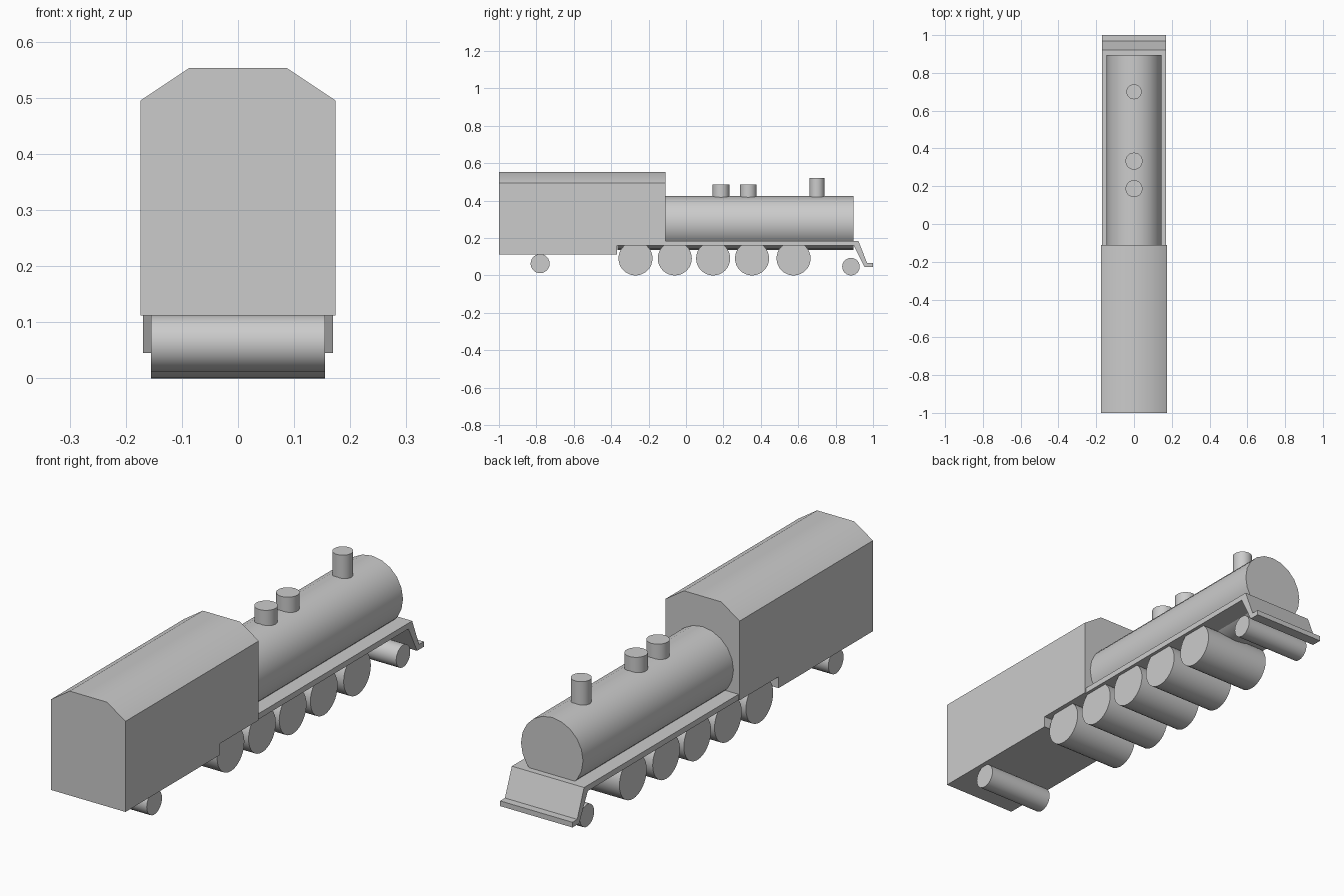
import bpy, bmesh, math
from mathutils import Vector

if "Cube" in bpy.data.objects:
    bpy.data.objects.remove(bpy.data.objects["Cube"])


def prism(name, profile, origin, depth, smooth=None):
    """Extrude a closed loop of 3D points, given via profile -> points, along depth."""
    bm = bmesh.new()
    face = bm.faces.new([bm.verts.new(Vector(p) + Vector(origin)) for p in profile])
    side = bmesh.ops.extrude_face_region(bm, geom=[face])["geom"]
    verts = [g for g in side if isinstance(g, bmesh.types.BMVert)]
    bmesh.ops.translate(bm, vec=Vector(depth), verts=verts)
    bmesh.ops.recalc_face_normals(bm, faces=bm.faces)
    mesh = bpy.data.meshes.new(name)
    bm.to_mesh(mesh)
    bm.free()
    obj = bpy.data.objects.new(name, mesh)
    bpy.context.collection.objects.link(obj)
    if smooth:
        smooth_object(obj, smooth)
    return obj


def smooth_object(obj, degrees):
    bpy.ops.object.select_all(action='DESELECT')
    obj.select_set(True)
    bpy.context.view_layer.objects.active = obj
    bpy.ops.object.shade_smooth_by_angle(angle=math.radians(degrees))


def cylinder(name, radius, length, center, axis, sides):
    rot = {'X': (0, math.pi / 2, 0), 'Y': (math.pi / 2, 0, 0), 'Z': (0, 0, 0)}[axis]
    bpy.ops.mesh.primitive_cylinder_add(vertices=sides, radius=radius, depth=length,
                                        location=center, rotation=rot)
    obj = bpy.context.object
    obj.name = name
    smooth_object(obj, 30)
    return obj


# Cab with chamfered roof
half = [(0.174, 0.112), (0.174, 0.495), (0.087, 0.553)]
outline = half + [(-x, z) for x, z in reversed(half)]
cab = prism("cab", [(x, 0, z) for x, z in outline], (0, -1, 0), (0, 0.89, 0))

# Notch under the front of the cab, above the rear driving wheels
bpy.ops.mesh.primitive_cube_add(size=1, location=(0, -0.17, 0.08))
cutter = bpy.context.object
cutter.name = "notch_cutter"
cutter.scale = (0.6, 0.4, 0.16)
cutter.hide_render = True
mod = cab.modifiers.new("notch", 'BOOLEAN')
mod.operation = 'DIFFERENCE'
mod.solver = 'EXACT'
mod.object = cutter
bpy.context.view_layer.objects.active = cab
bpy.ops.object.modifier_apply(modifier="notch")
bpy.data.objects.remove(cutter)
smooth_object(cab, 40)

# Running board that bends down into the front pilot
board = [(-0.368, 0.184), (0.922, 0.184), (0.968, 0.067), (1.0, 0.067),
         (1.0, 0.045), (0.955, 0.045), (0.897, 0.16), (-0.368, 0.16)]
prism("running_board", [(0, y, z) for y, z in board], (-0.169, 0, 0), (0.338, 0, 0))

# Boiler
cylinder("boiler", 0.145, 1.26, (0, 0.265, 0.28), 'Y', 20)

# Chimney and domes
for name, y, radius, top in [("chimney", 0.70, 0.04, 0.52),
                             ("front_dome", 0.333, 0.045, 0.485),
                             ("rear_dome", 0.187, 0.045, 0.485)]:
    bottom = 0.39
    cylinder(name, radius, top - bottom, (0, y, (top + bottom) / 2), 'Z', 24)

# Driving wheels
for i, y in enumerate((-0.27, -0.06, 0.145, 0.353, 0.575)):
    cylinder(f"driving_wheel_{i + 1}", 0.091, 0.31, (0, y, 0.091), 'X', 32)

# Small carrying wheels
cylinder("rear_wheel", 0.051, 0.31, (0, -0.78, 0.063), 'X', 24)
cylinder("front_wheel", 0.047, 0.31, (0, 0.882, 0.047), 'X', 24)
